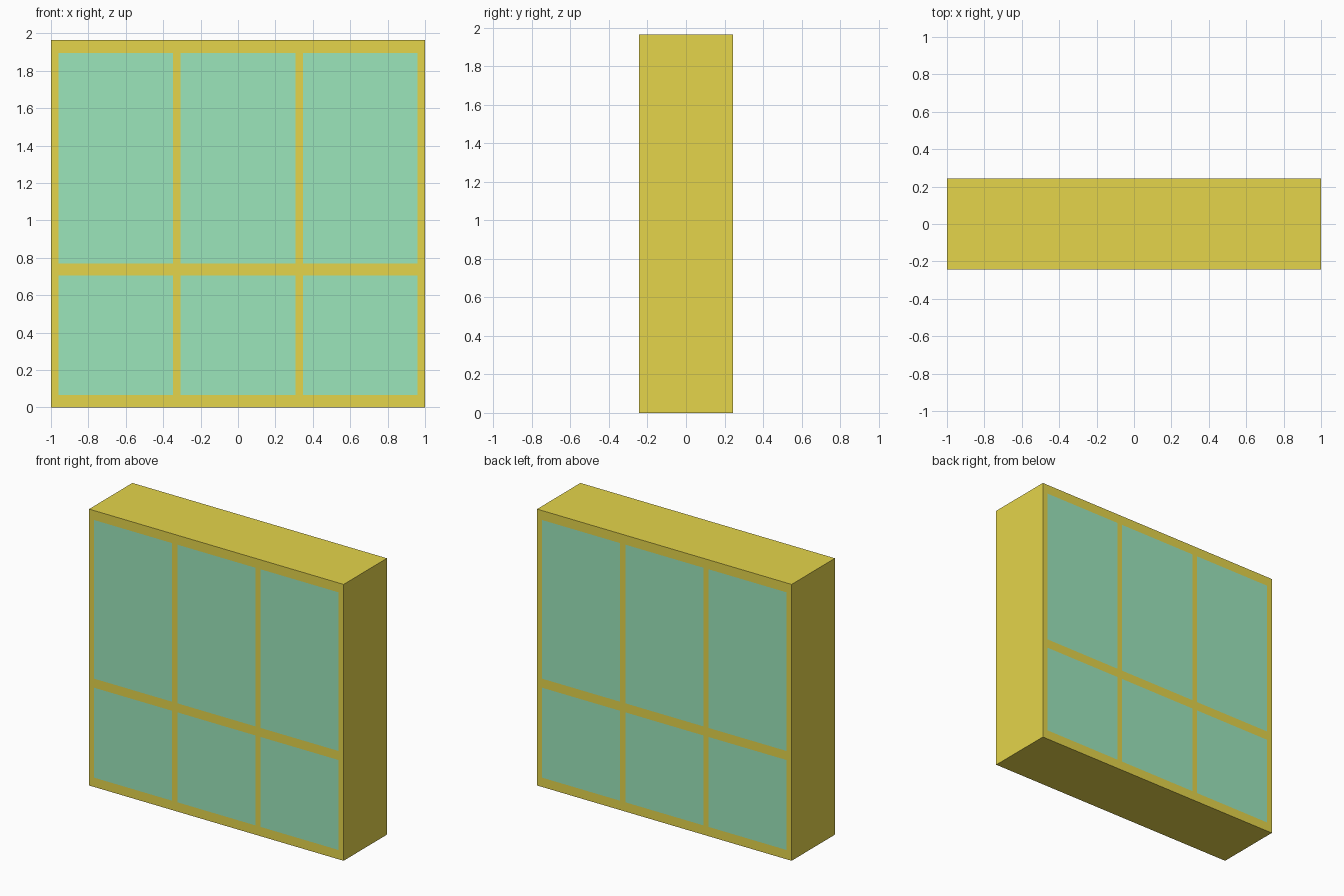
import bpy, bmesh

if "Cube" in bpy.data.objects:
    bpy.data.objects.remove(bpy.data.objects["Cube"])

W, D, H = 1.0, 0.243, 1.963            # half width, half depth, height
XS = [-W, -0.96, -0.347, -0.307, 0.307, 0.347, 0.96, W]
ZS = [0, 0.066, 0.705, 0.769, 1.896, H]


def material(name, color):
    mat = bpy.data.materials.new(name)
    mat.diffuse_color = color
    mat.use_nodes = True
    mat.node_tree.nodes["Principled BSDF"].inputs["Base Color"].default_value = mat.diffuse_color
    return mat


def make_object(name, bm, mat):
    bmesh.ops.remove_doubles(bm, verts=bm.verts, dist=1e-5)
    mesh = bpy.data.meshes.new(name)
    bm.to_mesh(mesh)
    bm.free()
    mesh.materials.append(mat)
    obj = bpy.data.objects.new(name, mesh)
    bpy.context.collection.objects.link(obj)


def quad(bm, *points):
    bm.faces.new([bm.verts.new(p) for p in points])


def panel(bm, x0, x1, z0, z1):
    # the same rectangle on the front and on the back
    quad(bm, (x0, -D, z0), (x1, -D, z0), (x1, -D, z1), (x0, -D, z1))
    quad(bm, (x1, D, z0), (x0, D, z0), (x0, D, z1), (x1, D, z1))


yellow = material("frame_yellow", (0.78, 0.66, 0.07, 1))
green = material("glass_green", (0.33, 0.79, 0.50, 1))

# Frame bars; the glass panes fill the odd cells of the grid, flush with the frame
frame = bmesh.new()
for i in range(len(XS) - 1):
    for j in range(len(ZS) - 1):
        cell = (XS[i], XS[i + 1], ZS[j], ZS[j + 1])
        if i % 2 and j % 2:
            pane = bmesh.new()
            panel(pane, *cell)
            make_object(f"glass_pane_{i // 2 + 1}_{j // 2 + 1}", pane, green)
        else:
            panel(frame, *cell)

# Outer sides, top and bottom of the frame
for x0, x1 in zip(XS, XS[1:]):
    quad(frame, (x0, -D, H), (x1, -D, H), (x1, D, H), (x0, D, H))
    quad(frame, (x0, D, 0), (x1, D, 0), (x1, -D, 0), (x0, -D, 0))
for z0, z1 in zip(ZS, ZS[1:]):
    quad(frame, (W, -D, z0), (W, D, z0), (W, D, z1), (W, -D, z1))
    quad(frame, (-W, D, z0), (-W, -D, z0), (-W, -D, z1), (-W, D, z1))
make_object("window_frame", frame, yellow)
